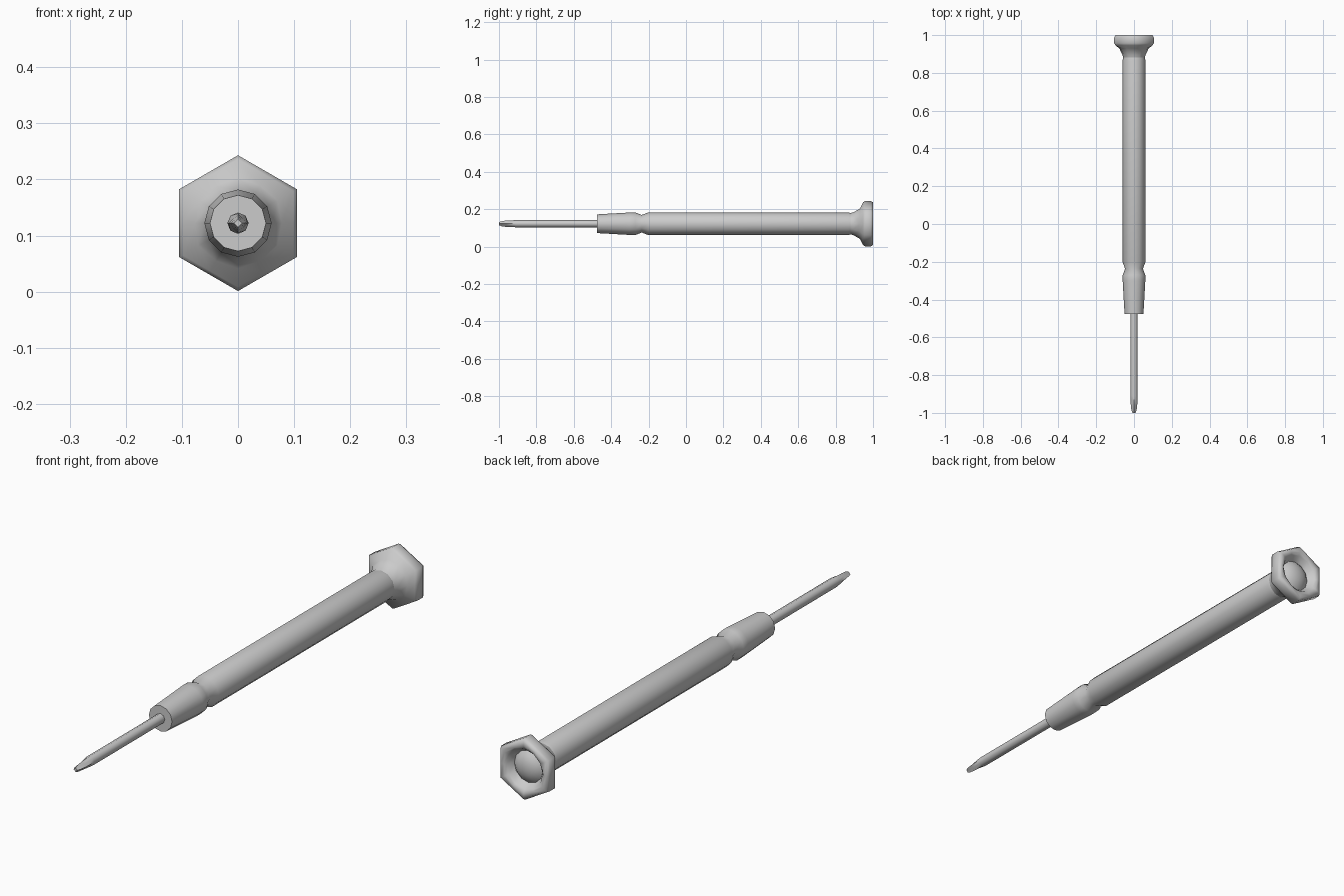
import bpy, bmesh, math

if "Cube" in bpy.data.objects:
    bpy.data.objects.remove(bpy.data.objects["Cube"])

AXIS_Z = 0.122


def loft(name, rings, sides, angle):
    """Skin rings (y, radius, factor for every second vertex) along y; ends are capped."""
    bm = bmesh.new()
    loops = []
    for y, r, f in rings:
        loop = []
        for i in range(sides):
            a = math.pi / 2 + 2 * math.pi * i / sides
            k = r * (f if i % 2 else 1)
            loop.append(bm.verts.new((k * math.cos(a), y, AXIS_Z + k * math.sin(a))))
        loops.append(loop)
    for a, b in zip(loops, loops[1:]):
        for i in range(sides):
            j = (i + 1) % sides
            bm.faces.new((a[i], a[j], b[j], b[i]))
    bm.faces.new(loops[0])
    bm.faces.new(loops[-1])
    bmesh.ops.recalc_face_normals(bm, faces=bm.faces[:])
    mesh = bpy.data.meshes.new(name)
    bm.to_mesh(mesh)
    bm.free()
    obj = bpy.data.objects.new(name, mesh)
    bpy.context.collection.objects.link(obj)
    bpy.ops.object.select_all(action='DESELECT')
    obj.select_set(True)
    bpy.context.view_layer.objects.active = obj
    bpy.ops.object.shade_smooth_by_angle(angle=math.radians(angle))
    return obj


HEX = math.cos(math.pi / 6)  # pulls every second vertex onto the hexagon's flats

# Slim shaft with a fluted cross tip
loft("shaft", [(-1.0, 0.008, 0.6), (-0.985, 0.014, 0.6), (-0.96, 0.017, 0.7),
               (-0.91, 0.019, 1), (-0.47, 0.019, 1)], 8, 50)

# Tapered collar, V-groove and long handle in one turned piece
loft("handle", [(-0.477, 0.05, 1), (-0.30, 0.06, 1), (-0.27, 0.06, 1), (-0.237, 0.047, 1),
                (-0.203, 0.06, 1), (0.87, 0.06, 1), (0.89, 0.055, 1)], 12, 50)

# Hexagonal head: round flare, hex rim, recess in the back with a domed centre
loft("hex_cap", [(0.875, 0.056, 1), (0.895, 0.061, 1), (0.93, 0.081, 0.96), (0.946, 0.114, HEX),
                 (0.957, 0.121, HEX), (0.988, 0.121, HEX), (1.0, 0.114, HEX),
                 (1.0, 0.092, 0.92), (0.993, 0.078, 1), (0.968, 0.062, 1),
                 (0.98, 0.048, 1), (0.988, 0.028, 1), (0.991, 0.01, 1)], 12, 65)
